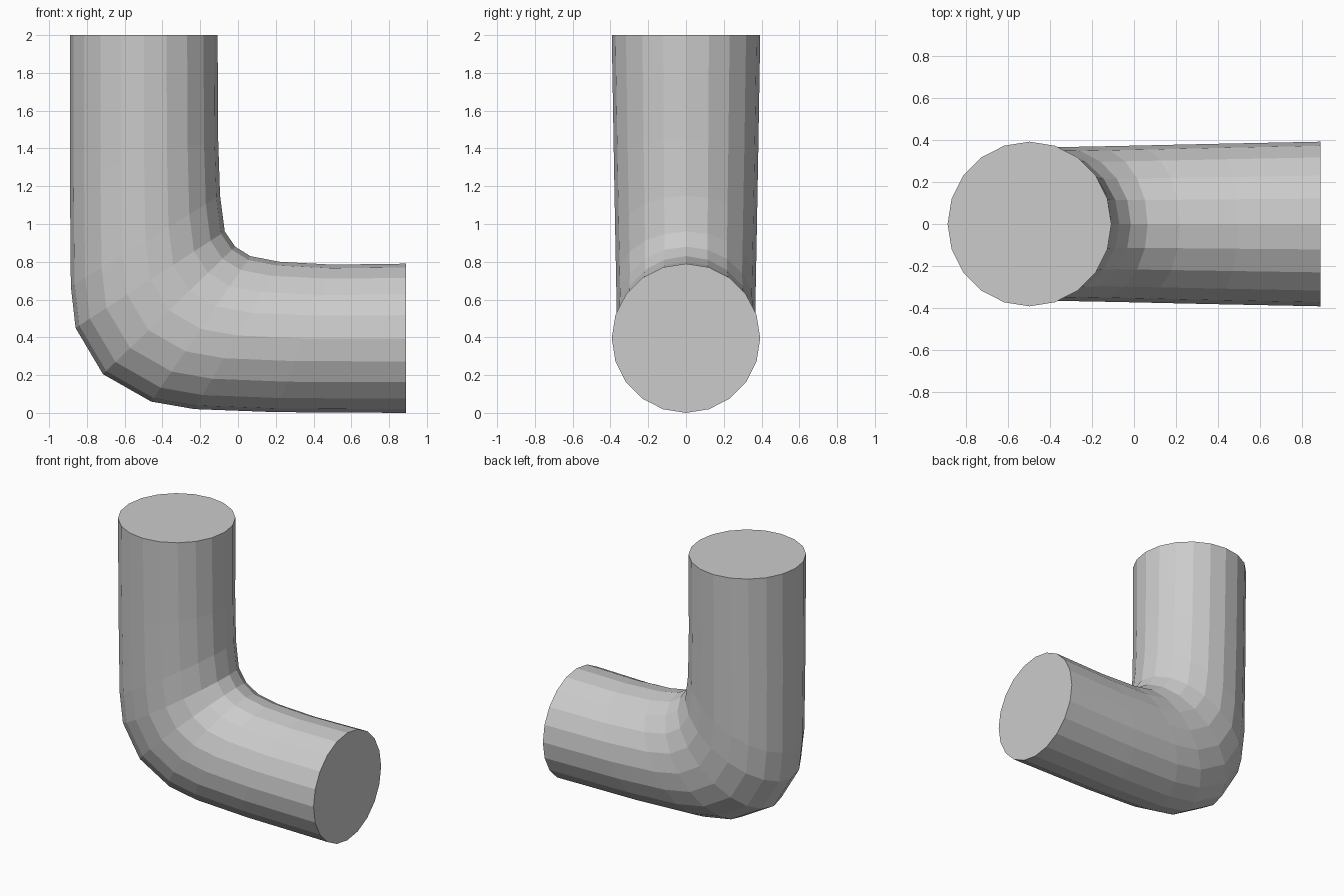
import bpy, bmesh
from math import cos, sin, pi

if "Cube" in bpy.data.objects:
    bpy.data.objects.remove(bpy.data.objects["Cube"])

SIDES = 20

# Cross-sections along the bend: outer (x, z), inner (x, z), half width in y
SECTIONS = [
    ((-0.89, 2.0), (-0.108, 2.0), 0.393),
    ((-0.89, 1.25), (-0.105, 1.45), 0.382),
    ((-0.885, 0.67), (-0.095, 1.15), 0.374),
    ((-0.86, 0.45), (-0.07, 0.96), 0.37),
    ((-0.715, 0.205), (-0.015, 0.88), 0.367),
    ((-0.46, 0.06), (0.065, 0.83), 0.37),
    ((-0.23, 0.02), (0.22, 0.80), 0.374),
    ((0.20, 0.004), (0.50, 0.785), 0.382),
    ((0.89, 0.0), (0.89, 0.79), 0.393),
]


def ring(bm, outer, inner, half_y):
    verts = []
    for i in range(SIDES):
        a = 2 * pi * i / SIDES
        t = (1 - cos(a)) / 2
        verts.append(bm.verts.new((outer[0] + (inner[0] - outer[0]) * t,
                                   half_y * sin(a),
                                   outer[1] + (inner[1] - outer[1]) * t)))
    return verts


# Elbow pipe: skin the sections and cap both ends
bm = bmesh.new()
rings = [ring(bm, *s) for s in SECTIONS]
for a, b in zip(rings, rings[1:]):
    for i in range(SIDES):
        j = (i + 1) % SIDES
        bm.faces.new((a[i], a[j], b[j], b[i]))
bm.faces.new(rings[0])
bm.faces.new(rings[-1])
bmesh.ops.recalc_face_normals(bm, faces=bm.faces[:])

mesh = bpy.data.meshes.new("elbow_pipe")
bm.to_mesh(mesh)
bm.free()
bpy.context.collection.objects.link(bpy.data.objects.new("elbow_pipe", mesh))
